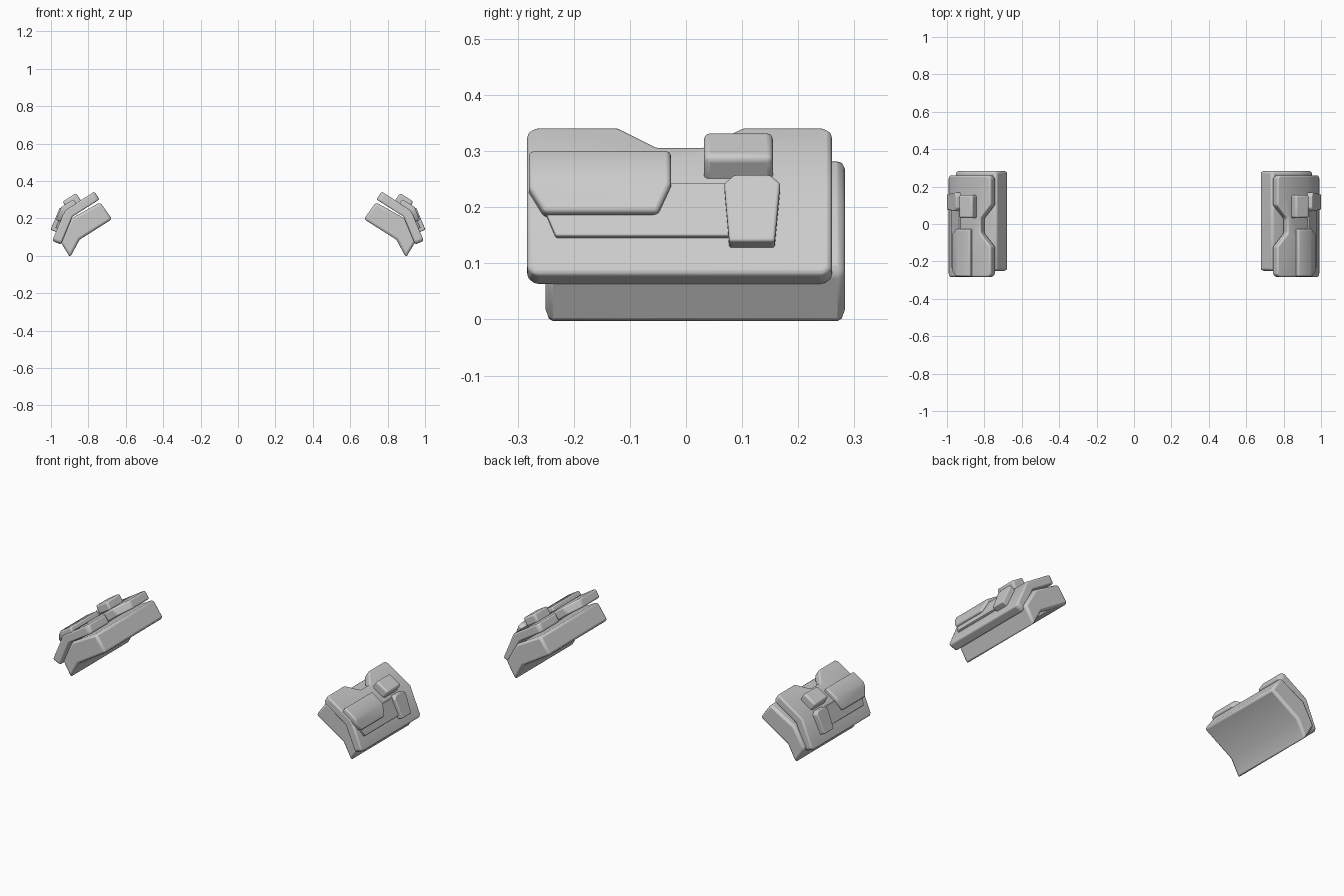
import bpy, bmesh
from mathutils import Vector

if "Cube" in bpy.data.objects:
    bpy.data.objects.remove(bpy.data.objects["Cube"])

# Bent cross-section of the armour plate: (x, z) of the bend and the two slopes
BEND = Vector((0.925, 0.243))
D_TOP = Vector((0.843, -0.538))    # down the upper slope
D_SIDE = Vector((0.387, -0.922))   # down the steep side
N_TOP = Vector((0.538, 0.843))
N_SIDE = Vector((0.922, 0.387))
MITER = (N_TOP + N_SIDE) / (1 + N_TOP.dot(N_SIDE))


def place(y, s, t, face):
    """Map distance s from the bend and height t above the plate to 3D."""
    if face == 'both' and abs(s) < 1e-5:
        p = BEND + MITER * t
    elif face == 'top' or (face == 'both' and s < 0):
        p = BEND + D_TOP * s + N_TOP * t
    else:
        p = BEND + D_SIDE * s + N_SIDE * t
    return Vector((p.x, y, p.y))


def finish(name, bm, bevel, segments=3):
    bmesh.ops.recalc_face_normals(bm, faces=bm.faces)
    me = bpy.data.meshes.new(name)
    bm.to_mesh(me)
    bm.free()
    ob = bpy.data.objects.new(name, me)
    bpy.context.collection.objects.link(ob)
    bpy.ops.object.select_all(action='DESELECT')
    ob.select_set(True)
    bpy.context.view_layer.objects.active = ob
    bpy.ops.object.shade_smooth_by_angle(angle=0.7)
    b = ob.modifiers.new("Bevel", 'BEVEL')
    b.width, b.segments = bevel, segments
    b.limit_method, b.angle_limit = 'ANGLE', 0.68
    ob.modifiers.new("Mirror", 'MIRROR')
    return ob


def prism(points, offset):
    bm = bmesh.new()
    f = bm.faces.new([bm.verts.new(p) for p in points])
    r = bmesh.ops.extrude_face_region(bm, geom=[f])
    vs = [v for v in r['geom'] if isinstance(v, bmesh.types.BMVert)]
    bmesh.ops.translate(bm, verts=vs, vec=offset)
    # the extrude may leave or drop the base face; make sure the base is closed
    bmesh.ops.holes_fill(bm, edges=[e for e in bm.edges if e.is_boundary], sides=0)
    return bm


def slab(name, outline, t0, t1, bevel, face='both'):
    """Flat (y, s) outline thickened from t0 to t1 and folded over the bend."""
    bm = prism([(y, s, t0) for y, s in outline], (0, 0, t1 - t0))
    if face == 'both':
        bmesh.ops.bisect_plane(bm, geom=bm.verts[:] + bm.edges[:] + bm.faces[:],
                               plane_co=(0, 0, 0), plane_no=(0, 1, 0), dist=1e-6)
    for v in bm.verts:
        v.co = place(*v.co, face)
    return finish(name, bm, bevel)


# Inner core
core = [(0.737, 0.286), (0.673, 0.196), (0.847, 0.086),
        (0.898, -0.009), (0.955, 0.085), (0.89, 0.2)]
finish("inner_core", prism([(x, -0.25, z) for x, z in core], (0, 0.533, 0)), 0.013, 2)

# Outer plate with a notch in its upper edge
slab("outer_plate", [(-0.283, -0.172), (-0.27, -0.187), (-0.12, -0.187), (-0.05, -0.122),
                     (0.03, -0.122), (0.1, -0.187), (0.247, -0.187), (0.26, -0.172),
                     (0.26, 0.165), (0.247, 0.177), (-0.27, 0.177), (-0.283, 0.165)],
     -0.05, 0, 0.013)

# Raised side panel
slab("side_panel", [(-0.252, 0.004), (0.12, 0.004), (0.12, 0.106),
                    (-0.232, 0.106), (-0.252, 0.055)], -0.01, 0.011, 0.003, 'side')

# Front pad folded over the bend
slab("front_pad", [(-0.28, -0.071), (-0.027, -0.071), (-0.027, 0.012),
                   (-0.05, 0.066), (-0.253, 0.066), (-0.28, 0.018)], -0.01, 0.025, 0.008)

# Block on the upper slope
slab("top_block", [(0.032, -0.1), (0.155, -0.1), (0.155, -0.014), (0.032, -0.014)],
     -0.01, 0.046, 0.011, 'top')

# Tapered clasp on the steep side
slab("side_clasp", [(0.086, -0.004), (0.15, -0.004), (0.168, 0.012),
                    (0.158, 0.125), (0.077, 0.125), (0.068, 0.012)],
     -0.01, 0.031, 0.005, 'side')
